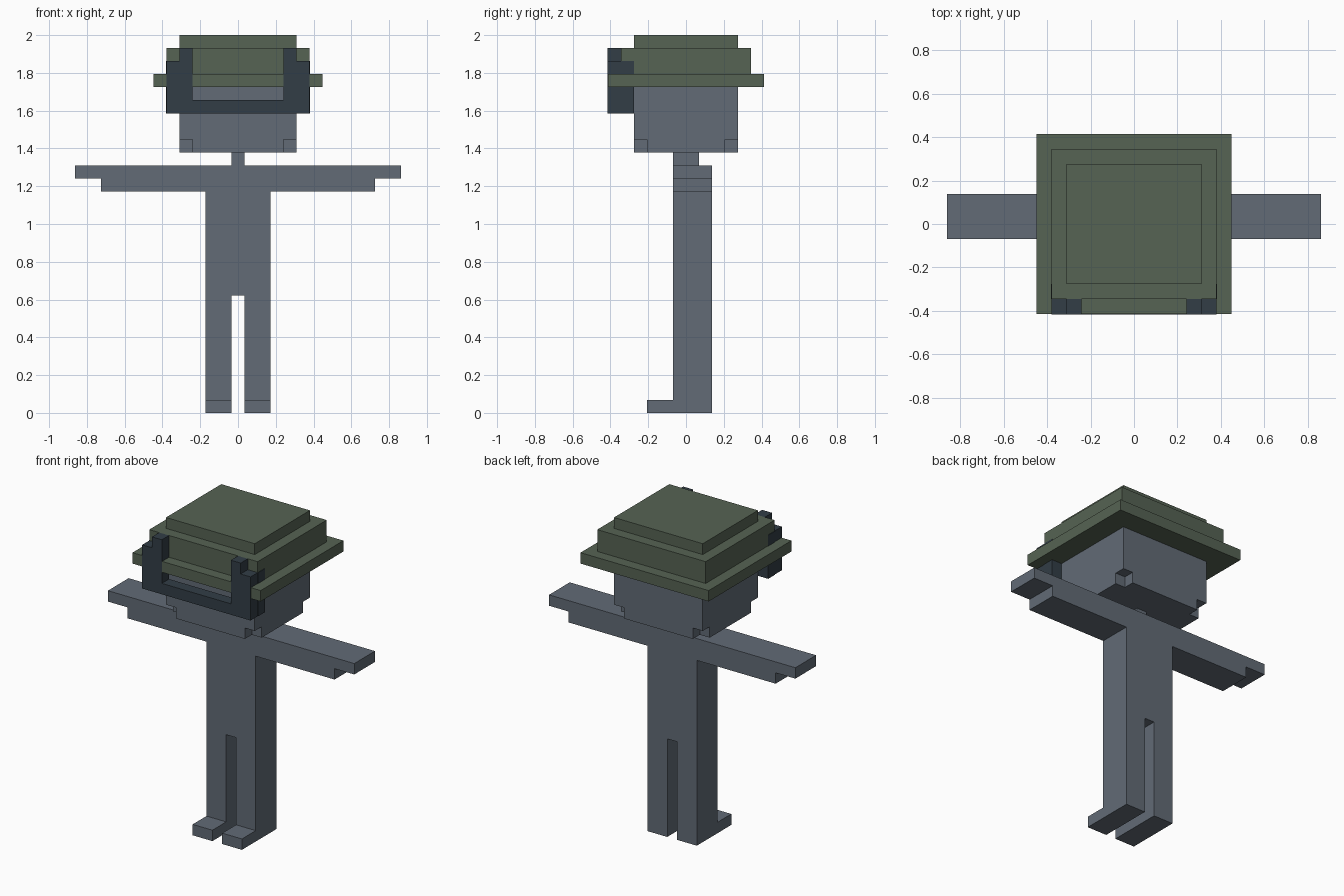
import bpy
import bmesh
from mathutils import Vector

cube = bpy.data.objects.get("Cube")
if cube:
    bpy.data.objects.remove(cube)

U = 2 / 29      # one block of the grid
PROUD = 0.04    # lift of the visor over flush faces, in blocks


def material(name, rgb):
    m = bpy.data.materials.new(name)
    m.use_nodes = True
    m.diffuse_color = (*rgb, 1)
    bsdf = m.node_tree.nodes["Principled BSDF"]
    bsdf.inputs["Base Color"].default_value = (*rgb, 1)
    bsdf.inputs["Roughness"].default_value = 0.9
    return m


grey = material("slate grey", (0.122, 0.147, 0.181))
green = material("olive green", (0.093, 0.125, 0.087))
dark = material("dark blue grey", (0.032, 0.047, 0.061))


def extrude(name, outline, axis, start, end, mat):
    """Extrude a flat outline along y (outline in x, z) or z (outline in x, y)."""
    bm = bmesh.new()
    place = (lambda a, b: (a, start, b)) if axis == "y" else (lambda a, b: (a, b, start))
    face = bm.faces.new([bm.verts.new(Vector(place(a, b)) * U) for a, b in outline])
    grown = bmesh.ops.extrude_face_region(bm, geom=[face])["geom"]
    step = Vector((0, 1, 0) if axis == "y" else (0, 0, 1)) * (end - start) * U
    bmesh.ops.translate(bm, vec=step, verts=[v for v in grown if isinstance(v, bmesh.types.BMVert)])
    bmesh.ops.recalc_face_normals(bm, faces=bm.faces[:])
    mesh = bpy.data.meshes.new(name)
    bm.to_mesh(mesh)
    bm.free()
    mesh.materials.append(mat)
    ob = bpy.data.objects.new(name, mesh)
    bpy.context.collection.objects.link(ob)
    return ob


def box(name, x, y, z, mat):
    outline = [(x[0], y[0]), (x[1], y[0]), (x[1], y[1]), (x[0], y[1])]
    return extrude(name, outline, "z", z[0], z[1], mat)


def mirrored(half):
    return half + [(-a, b) for a, b in reversed(half)]


# Body: legs, torso and stepped arms in one outline
body = mirrored([(0.5, 9), (0.5, 0), (2.5, 0), (2.5, 17), (10.5, 17),
                 (10.5, 18), (12.5, 18), (12.5, 19)])
extrude("body", body, "y", -1, 2, grey)
box("neck", (-0.5, 0.5), (-1, 1), (19, 20), grey)

# Head with notched lower corners
jaw = mirrored([(3.5, -4), (3.5, -3), (4.5, -3), (4.5, 3), (3.5, 3), (3.5, 4)])
extrude("jaw", jaw, "z", 20, 21, grey)
box("head", (-4.5, 4.5), (-4, 4), (21, 25), grey)

# Stepped hat
for name, w, d, low, high in (("hat_brim", 6.5, 6, 25, 26),
                              ("hat_band", 5.5, 5, 26, 28),
                              ("hat_crown", 4.5, 4, 28, 29)):
    box(name, (-w, w), (-d, d), (low, high), green)

# U-shaped visor frame in front of the face
frame = mirrored([(3.5, 24), (3.5, 28), (4.5, 28), (4.5, 27), (5.5, 27), (5.5, 23)])
extrude("visor_frame", frame, "y", -6 - PROUD, -5, dark)

# Left and right feet and visor side arms
for side, s in (("left", 1), ("right", -1)):
    box(side + "_foot", sorted((0.5 * s, 2.5 * s)), (-3, -1), (0, 1), grey)
    box(side + "_visor_arm", sorted((4.5 * s, (5.5 + PROUD) * s)), (-5, -4), (23, 27), dark)
